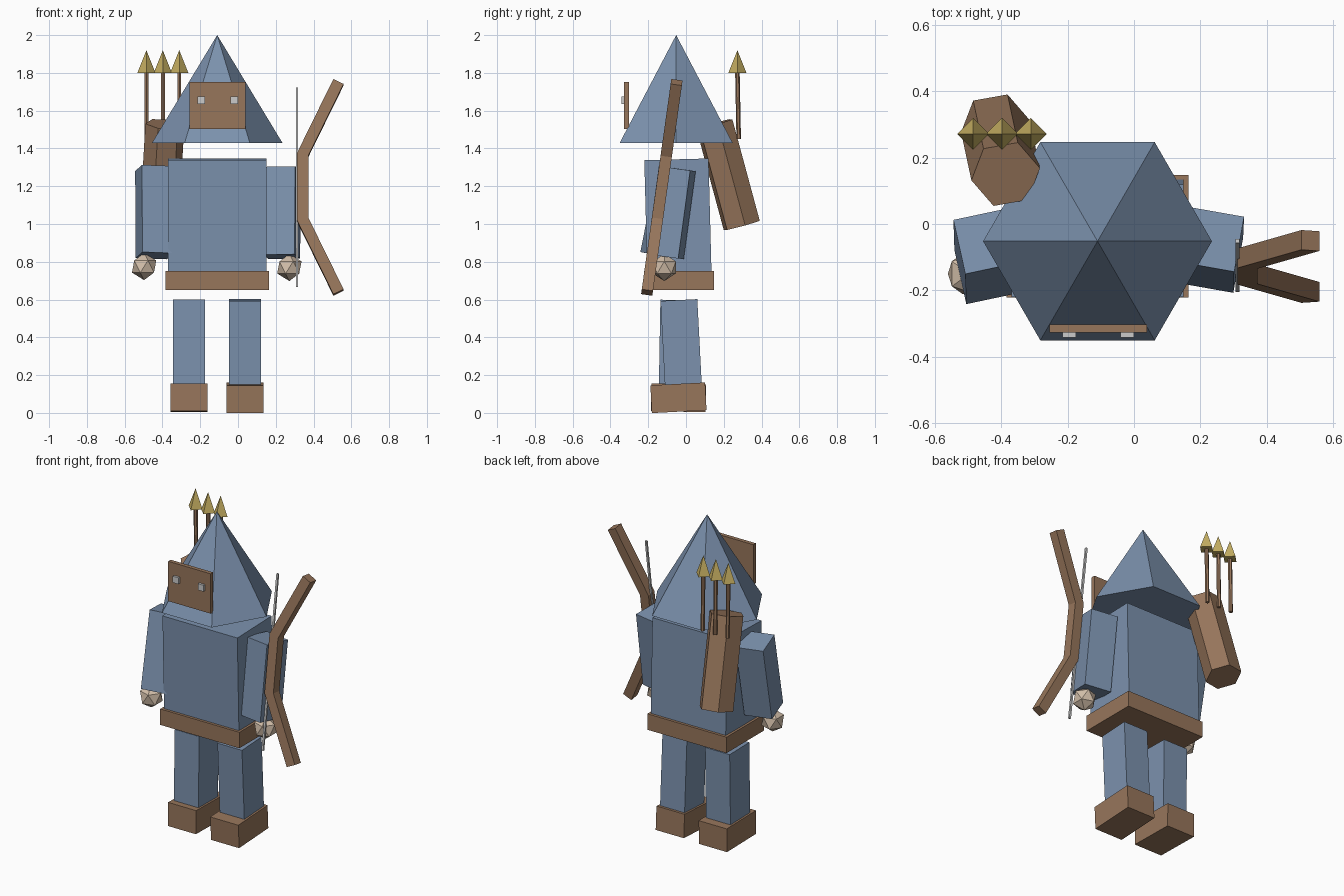
import bpy, bmesh
from math import radians, cos, sin, pi
from mathutils import Vector, Matrix, Euler

cube = bpy.data.objects.get("Cube")
if cube:
    bpy.data.objects.remove(cube, do_unlink=True)


def material(name, rgb):
    m = bpy.data.materials.new(name)
    m.use_nodes = True
    color = (*rgb, 1)
    m.diffuse_color = color
    node = next(n for n in m.node_tree.nodes if n.type == 'BSDF_PRINCIPLED')
    node.inputs["Base Color"].default_value = color
    return m


BLUE = material("blue cloth", (0.20, 0.285, 0.42))
BROWN = material("brown leather", (0.31, 0.18, 0.105))
GOLD = material("gold", (0.55, 0.42, 0.12))
SKIN = material("pale skin", (0.65, 0.52, 0.40))
GREY = material("light grey", (0.60, 0.60, 0.60))


def finish(name, bm, mat, loc=(0, 0, 0), rot=(0, 0, 0)):
    bmesh.ops.recalc_face_normals(bm, faces=bm.faces)
    mesh = bpy.data.meshes.new(name)
    bm.to_mesh(mesh)
    bm.free()
    mesh.materials.append(mat)
    ob = bpy.data.objects.new(name, mesh)
    ob.location = loc
    ob.rotation_euler = [radians(a) for a in rot]
    bpy.context.collection.objects.link(ob)
    return ob


def box(name, mat, loc, size, rot=(0, 0, 0)):
    bm = bmesh.new()
    bmesh.ops.create_cube(bm, size=1)
    bmesh.ops.scale(bm, vec=size, verts=bm.verts)
    return finish(name, bm, mat, loc, rot)


def tapered(name, mat, start, end, sides, r1, r2, turn=0):
    """Cylinder or cone between two points, turned about its axis."""
    a, b = Vector(start), Vector(end)
    bm = bmesh.new()
    bmesh.ops.create_cone(bm, cap_ends=True, segments=sides, radius1=r1,
                          radius2=r2, depth=(b - a).length)
    bmesh.ops.remove_doubles(bm, verts=bm.verts, dist=1e-5)
    spin = Matrix.Rotation(radians(turn), 4, 'Z')
    aim = Vector((0, 0, 1)).rotation_difference(b - a).to_matrix().to_4x4()
    bmesh.ops.transform(bm, matrix=aim @ spin, verts=bm.verts)
    return finish(name, bm, mat, (a + b) / 2)


# Hood, with its front edge poking through the mask
tapered("hood", BLUE, (-0.11, -0.052, 1.43), (-0.11, -0.052, 2.0), 6, 0.345, 0, 30)

# Mask and eyes
box("mask", BROWN, (-0.108, -0.315, 1.627), (0.295, 0.025, 0.25))
for side, x in (("right", -0.195), ("left", -0.02)):
    box(side + "_eye", GREY, (x, -0.331, 1.655), (0.04, 0.022, 0.04))

# Torso and belt
box("torso", BLUE, (-0.11, -0.043, 1.045), (0.52, 0.34, 0.595), (1.5, 0, 0))
box("belt", BROWN, (-0.11, -0.037, 0.70), (0.55, 0.37, 0.10))

# Legs and boots, swung slightly apart
for side, x, y, tilt in (("right", -0.26, -0.042, -1), ("left", 0.037, -0.026, 3)):
    box(side + "_leg", BLUE, (x, y, 0.375), (0.17, 0.195, 0.445), (tilt, 0, 0))
    box(side + "_boot", BROWN, (x, -0.04, 0.08), (0.195, 0.29, 0.147), (tilt, 0, 0))

# Arms and faceted hands
for side, arm, rot, hand in (
        ("right", (-0.442, -0.097, 1.063), (-11, 2, 12), (-0.497, -0.15, 0.775)),
        ("left", (0.232, -0.078, 1.06), (-7.7, -1, -10), (0.272, -0.115, 0.77))):
    box(side + "_arm", BLUE, arm, (0.17, 0.17, 0.47), rot)
    bm = bmesh.new()
    bmesh.ops.create_icosphere(bm, subdivisions=1, radius=0.072)
    finish(side + "_hand", bm, SKIN, hand)

# Bow: square section carried along a bent, mitred path
half = 0.03
path = [(0.19, -0.562), (0, -0.172), (0, 0.172), (0.19, 0.562)]
points = [Vector(p) for p in path]
bm = bmesh.new()
rings = []
for i, p in enumerate(points):
    before = (p - points[i - 1]).normalized() if i else None
    after = (points[i + 1] - p).normalized() if i < len(points) - 1 else None
    before, after = before or after, after or before
    along = (before + after).normalized()
    across = Vector((along.y, -along.x)) * half / along.dot(after)
    rings.append([bm.verts.new((p.x + s * across.x, t * half, p.y + s * across.y))
                  for s, t in ((-1, -1), (1, -1), (1, 1), (-1, 1))])
for a, b in zip(rings, rings[1:]):
    for k in range(4):
        n = (k + 1) % 4
        bm.faces.new((a[k], a[n], b[n], b[k]))
bm.faces.new(rings[0])
bm.faces.new(rings[-1])
finish("bow", bm, BROWN, (0.342, -0.128, 1.194), (-8, 0, 0))
box("bow_string", GREY, (0.312, -0.125, 1.194), (0.012, 0.012, 1.065), (-8, 0, 0))

# Quiver leaning against the back
tapered("quiver", BROWN, (-0.418, 0.295, 0.993), (-0.387, 0.15, 1.53), 6, 0.105, 0.105, -20)

# Arrows
for i, x in enumerate((-0.485, -0.398, -0.311)):
    tapered(f"arrow_shaft_{i + 1}", BROWN, (x, 0.279, 1.45), (x, 0.272, 1.81), 6, 0.012, 0.012)
    tapered(f"arrow_head_{i + 1}", GOLD, (x, 0.272, 1.80), (x, 0.272, 1.92), 4, 0.048, 0)
